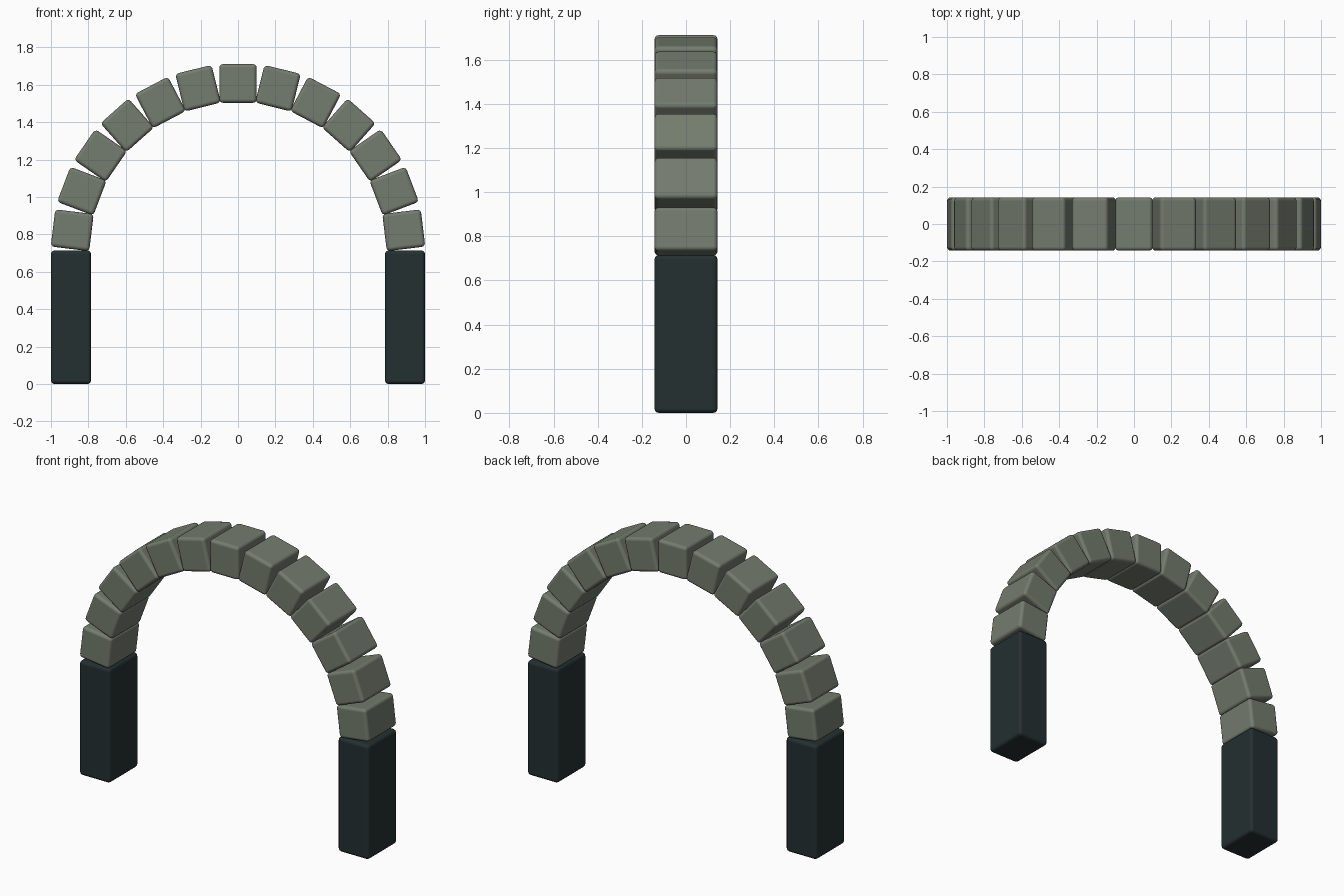
import bpy, math
from mathutils import Matrix

if "Cube" in bpy.data.objects:
    bpy.data.objects.remove(bpy.data.objects["Cube"])

S = 1 / 1.4               # overall scale
PILLAR_H = 1.0 * S        # springing height of the arch
RADIUS = 1.25 * S         # arch centre line
DEPTH = 0.4 * S
COUNT = 13                # number of arch stones


def material(name, rgb):
    m = bpy.data.materials.new(name)
    m.diffuse_color = (*rgb, 1)
    m.use_nodes = True
    m.node_tree.nodes["Principled BSDF"].inputs["Base Color"].default_value = m.diffuse_color
    return m


stone = material("grey green stone", (0.175, 0.2, 0.158))
dark = material("dark slate", (0.018, 0.029, 0.030))


def rounded_box(name, size, loc, tilt, mat):
    bpy.ops.mesh.primitive_cube_add(size=1)
    ob = bpy.context.object
    ob.name = name
    ob.data.transform(Matrix.Diagonal((*size, 1)))
    ob.location = loc
    ob.rotation_euler = (0, tilt, 0)
    ob.data.materials.append(mat)
    bpy.ops.object.shade_smooth()
    bev = ob.modifiers.new("soft edges", 'BEVEL')
    bev.width = 0.02
    bev.segments = 3
    bev.harden_normals = True
    return ob


# two upright pillars
for side, label in ((-1, "left"), (1, "right")):
    rounded_box(label + "_pillar", (0.3 * S, DEPTH, PILLAR_H),
                (side * RADIUS, 0, PILLAR_H / 2), 0, dark)

# ring of arch stones, each tilted to face the arch centre
for i in range(COUNT):
    a = math.pi * ((i + 0.5) / COUNT - 0.5)   # angle from vertical
    rounded_box(f"arch_stone_{i + 1}", (0.28 * S, DEPTH, 0.29 * S),
                (RADIUS * math.sin(a), 0, PILLAR_H + RADIUS * math.cos(a)), a, stone)
